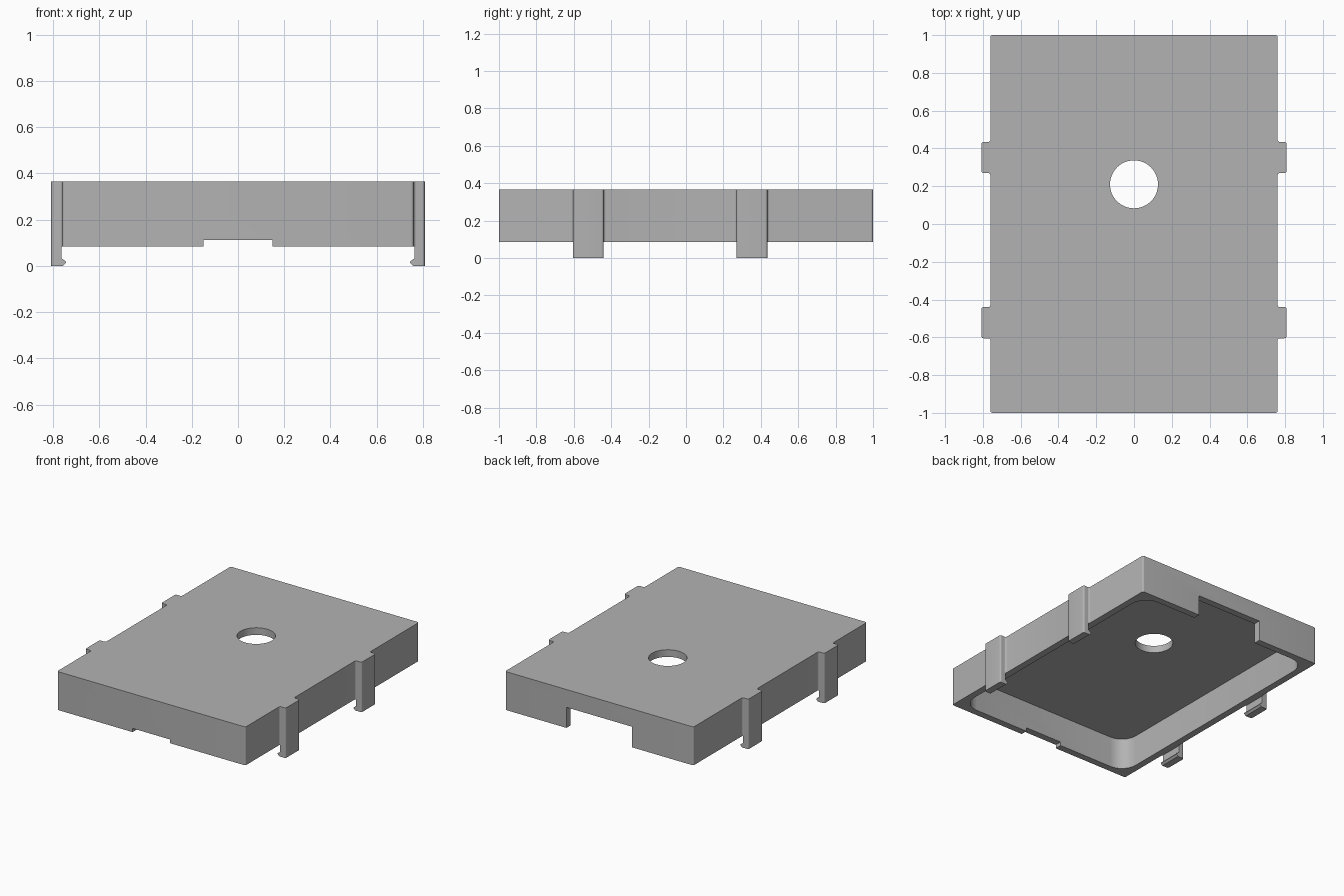
import bpy, bmesh, math
from mathutils import Vector

if "Cube" in bpy.data.objects:
    bpy.data.objects.remove(bpy.data.objects["Cube"])

HALF_W, HALF_L, CLIP_X = 0.76, 1.0, 0.808
BASE, TOP, WALL = 0.085, 0.365, 0.05
CLIPS = [(-0.605, -0.44), (0.27, 0.435)]

grey = bpy.data.materials.new("plastic_grey")
grey.use_nodes = True
grey.diffuse_color = (0.45, 0.45, 0.45, 1)
grey.node_tree.nodes["Principled BSDF"].inputs["Base Color"].default_value = (0.45, 0.45, 0.45, 1)


def rounded(corners, steps=6):
    """Polygon whose (x, y, radius) corners, convex or concave, become arcs."""
    pts = []
    for i, (x, y, r) in enumerate(corners):
        p = Vector((x, y))
        if r == 0:
            pts.append(p)
            continue
        a = (Vector(corners[i - 1][:2]) - p).normalized()
        b = (Vector(corners[(i + 1) % len(corners)][:2]) - p).normalized()
        centre = p + (a + b) * r
        for k in range(steps + 1):
            t = math.pi / 2 * k / steps
            pts.append(centre - b * r * math.cos(t) - a * r * math.sin(t))
    return pts


def prism(name, pts, low, high, along="z"):
    """Extrude a flat outline along z, or an xz outline along y."""
    bm = bmesh.new()
    place = (lambda p: (p[0], p[1], low)) if along == "z" else (lambda p: (p[0], low, p[1]))
    face = bm.faces.new([bm.verts.new(place(p)) for p in pts])
    ext = bmesh.ops.extrude_face_region(bm, geom=[face])
    shift = (0, 0, high - low) if along == "z" else (0, high - low, 0)
    bmesh.ops.translate(bm, vec=shift, verts=[v for v in ext["geom"] if isinstance(v, bmesh.types.BMVert)])
    bmesh.ops.recalc_face_normals(bm, faces=bm.faces)
    mesh = bpy.data.meshes.new(name)
    bm.to_mesh(mesh)
    bm.free()
    mesh.materials.append(grey)
    obj = bpy.data.objects.new(name, mesh)
    bpy.context.collection.objects.link(obj)
    return obj


def rect(x0, y0, x1, y1, r=0):
    return rounded([(x0, y0, r), (x1, y0, r), (x1, y1, r), (x0, y1, r)])


def cut(target, cutter):
    mod = target.modifiers.new(cutter.name, "BOOLEAN")
    mod.operation, mod.solver, mod.object = "DIFFERENCE", "EXACT", cutter
    bpy.context.view_layer.objects.active = target
    bpy.ops.object.modifier_apply(modifier=mod.name)
    bpy.data.objects.remove(cutter)


def smooth(obj):
    bpy.ops.object.select_all(action="DESELECT")
    obj.select_set(True)
    bpy.context.view_layer.objects.active = obj
    bpy.ops.object.shade_smooth_by_angle(angle=math.radians(30))


# Cover outline: one side with clip ribs, then the same side turned round
side = [(HALF_W, -HALF_L, 0.012)]
for y0, y1 in CLIPS:
    side += [(HALF_W, y0, 0.012), (CLIP_X, y0, 0.012), (CLIP_X, y1, 0.012), (HALF_W, y1, 0.012)]
side.append((HALF_W, HALF_L, 0.012))
outline = side + [(-x, y, r) for x, y, r in reversed(side)]
cover = prism("cover", rounded(outline), BASE, TOP)

# Hollow underside, round hole and end notches
IN_W, IN_L = HALF_W - WALL, HALF_L - WALL
cut(cover, prism("cavity", rect(-IN_W, -IN_L, IN_W, IN_L, 0.12), BASE - 0.1, TOP - 0.052))
circle = [(0.127 * math.cos(a), 0.21 + 0.127 * math.sin(a))
          for a in (math.tau * k / 48 for k in range(48))]
cut(cover, prism("round_hole", circle, 0.2, 0.5))
cut(cover, prism("front_notch", rect(-0.15, -1.1, 0.15, -0.9), 0, 0.112))
cut(cover, prism("back_notch", rect(-0.265, 0.9, 0.265, 1.1), 0, 0.235))
smooth(cover)

# Snap hooks hanging below the ribs
hook = [(CLIP_X, BASE), (CLIP_X, 0), (0.757, 0), (0.744, 0.013), (0.744, 0.019),
        (0.764, 0.034), (0.764, BASE)]
for sign, side_name in ((1, "left"), (-1, "right")):
    for (y0, y1), end in zip(CLIPS, ("front", "back")):
        clip = prism(f"{end}_{side_name}_hook", [(sign * x, z) for x, z in hook], y0, y1, "y")
        bm = bmesh.new()
        bm.from_mesh(clip.data)
        edges = [e for e in bm.edges if all(abs(v.co.x) > 0.8 for v in e.verts)
                 and abs(e.verts[0].co.z - e.verts[1].co.z) > 0.05]
        bmesh.ops.bevel(bm, geom=edges, offset=0.012, segments=6, profile=0.5, affect="EDGES")
        bm.to_mesh(clip.data)
        bm.free()
        smooth(clip)
